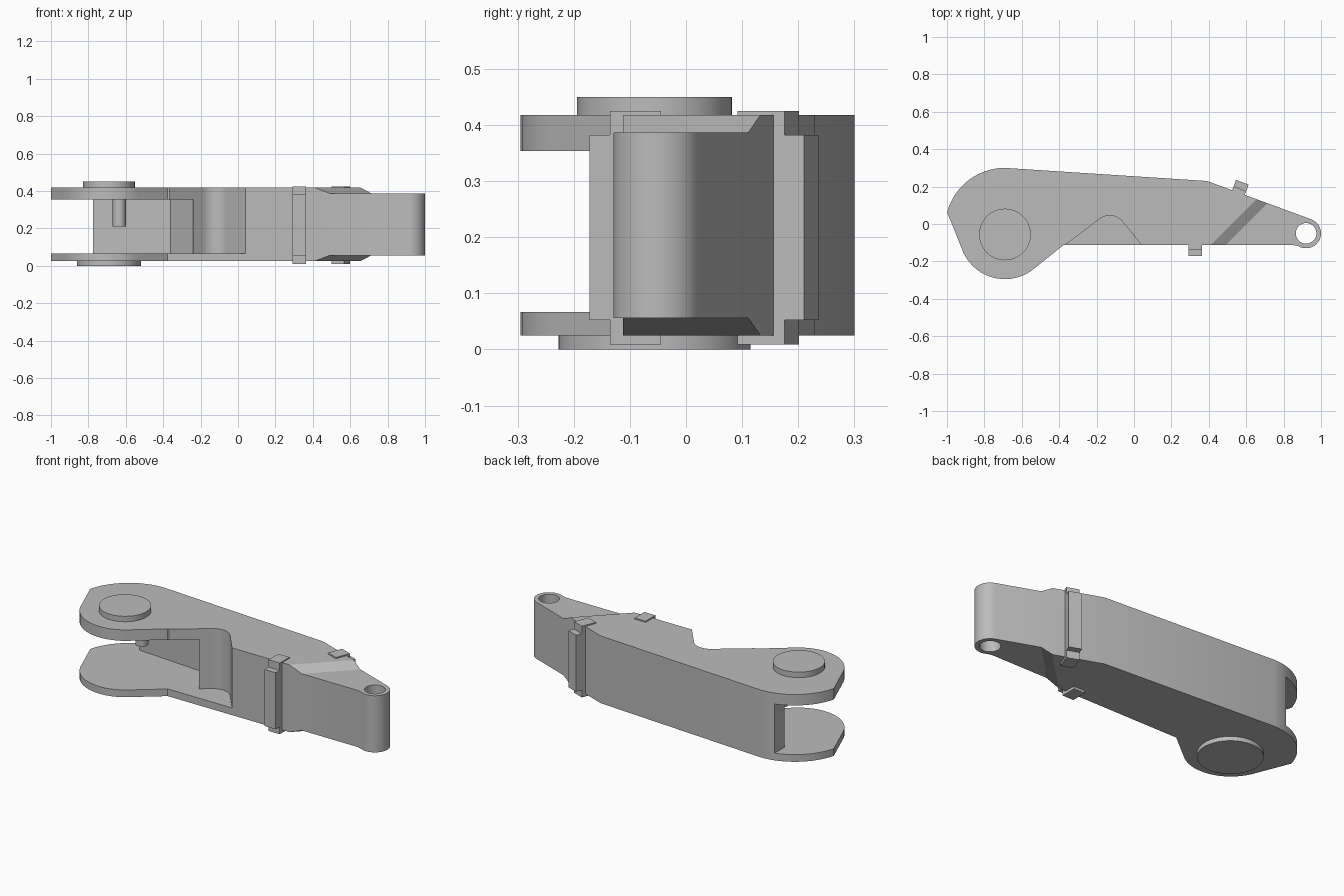
import bpy, bmesh
from math import radians, cos, sin, sqrt
from mathutils import Matrix, Vector

cube = bpy.data.objects.get("Cube")
if cube:
    bpy.data.objects.remove(cube, do_unlink=True)

grey = bpy.data.materials.new("plain grey")
grey.use_nodes = True
COLOR = (0.5, 0.5, 0.5, 1)
grey.diffuse_color = COLOR
grey.node_tree.nodes["Principled BSDF"].inputs["Base Color"].default_value = COLOR


def arc(cx, cy, r, a0, a1, n=16):
    steps = [radians(a0 + (a1 - a0) * i / n) for i in range(n + 1)]
    return [(cx + r * cos(a), cy + r * sin(a)) for a in steps]


def prism(name, pts, z0, z1, matrix=None):
    """Extrude a flat outline between two heights."""
    bm = bmesh.new()
    face = bm.faces.new([bm.verts.new((x, y, z0)) for x, y in pts])
    out = bmesh.ops.extrude_face_region(bm, geom=[face])
    top = [v for v in out["geom"] if isinstance(v, bmesh.types.BMVert)]
    bmesh.ops.translate(bm, verts=top, vec=(0, 0, z1 - z0))
    if matrix:
        bm.transform(matrix)
    bmesh.ops.recalc_face_normals(bm, faces=bm.faces)
    mesh = bpy.data.meshes.new(name)
    bm.to_mesh(mesh)
    bm.free()
    mesh.materials.append(grey)
    obj = bpy.data.objects.new(name, mesh)
    bpy.context.collection.objects.link(obj)
    return obj


def disc(name, x, y, r, z0, z1, n=48):
    return prism(name, arc(x, y, r, 0, 360, n)[:-1], z0, z1)


def activate(obj):
    bpy.ops.object.select_all(action='DESELECT')
    obj.select_set(True)
    bpy.context.view_layer.objects.active = obj


def combine(obj, tool, operation):
    mod = obj.modifiers.new(operation.lower(), 'BOOLEAN')
    mod.operation = operation
    mod.solver = 'EXACT'
    mod.object = tool
    activate(obj)
    bpy.ops.object.modifier_apply(modifier=mod.name)
    bpy.data.objects.remove(tool, do_unlink=True)


LOW, HIGH, EDGE = 0.025, 0.418, -0.112

# Arm body: full plan outline, then notch, clevis gap, end tapers and eye are cut
outline = ([(0.39, 0.23)] + arc(-0.69, -0.02, 0.32, 90, 165)
           + arc(-0.69, -0.05, 0.245, 205, 312)
           + [(-0.376, EDGE), (0.85, EDGE)]
           + arc(0.92, -0.05, 0.08, 240, 430))
body = prism("arm_body", outline, LOW, HIGH)

notch = ([(-0.526, -0.232)] + arc(-0.13, -0.045, 0.09, 129, 38)
         + [(0.04, EDGE), (0.08, -0.162), (0.08, -0.5), (-0.526, -0.5)])
combine(body, prism("notch_cutter", notch, 0.067, 0.6), 'DIFFERENCE')

gap = [(-0.775, 0.5), (-0.775, 0.2), (-0.36, 0.17), (-0.24, -0.002),
       (-0.24, -0.6), (-1.2, -0.6), (-1.2, 0.5)]
combine(body, prism("gap_cutter", gap, 0.067, 0.354), 'DIFFERENCE')

# Diagonal ramps that thin the narrow end on its top and underside
k = 1 / sqrt(2)
frame = Matrix.Translation((0.41, EDGE, 0)) @ Matrix(
    ((k, 0, -k), (-k, 0, -k), (0, 1, 0))).to_4x4()
ramp = [(-0.0566, 0.449), (0.0566, 0.387), (1, 0.387), (1, 0.449)]
for flip in (False, True):
    pts = [(d, LOW + HIGH - z if flip else z) for d, z in ramp]
    combine(body, prism("ramp_cutter", pts, -1, 1, frame), 'DIFFERENCE')

combine(body, disc("eye_cutter", 0.92, -0.05, 0.055, -0.1, 0.6), 'DIFFERENCE')

# Pivot caps and the stub pin inside the clevis
parts = [body,
         disc("upper_pivot_cap", -0.69, -0.056, 0.138, HIGH, 0.45),
         disc("lower_pivot_cap", -0.69, -0.056, 0.171, 0, LOW),
         disc("stub_pin", -0.635, 0.02, 0.035, 0.21, 0.36, 24)]


# Clips wrapping the arm edges: an outer bar joined to a taller pair of lips
def clip(name, x, y, angle):
    place = Matrix.Translation((x, y, 0)) @ Matrix.Rotation(radians(angle), 4, 'Z')

    def box(label, y0, y1, z0, z1):
        w = 0.036
        return prism(label, [(-w, y0), (w, y0), (w, y1), (-w, y1)], z0, z1, place)
    obj = box(name, -0.06, 0.01, 0.052, 0.382)
    combine(obj, box("lips", -0.023, 0.067, 0.009, 0.425), 'UNION')
    return obj


parts.append(clip("front_clip", 0.328, EDGE, 0))
parts.append(clip("back_clip", 0.558, 0.167, 159.3))

for obj in parts:
    activate(obj)
    bpy.ops.object.shade_smooth_by_angle(angle=radians(25))
